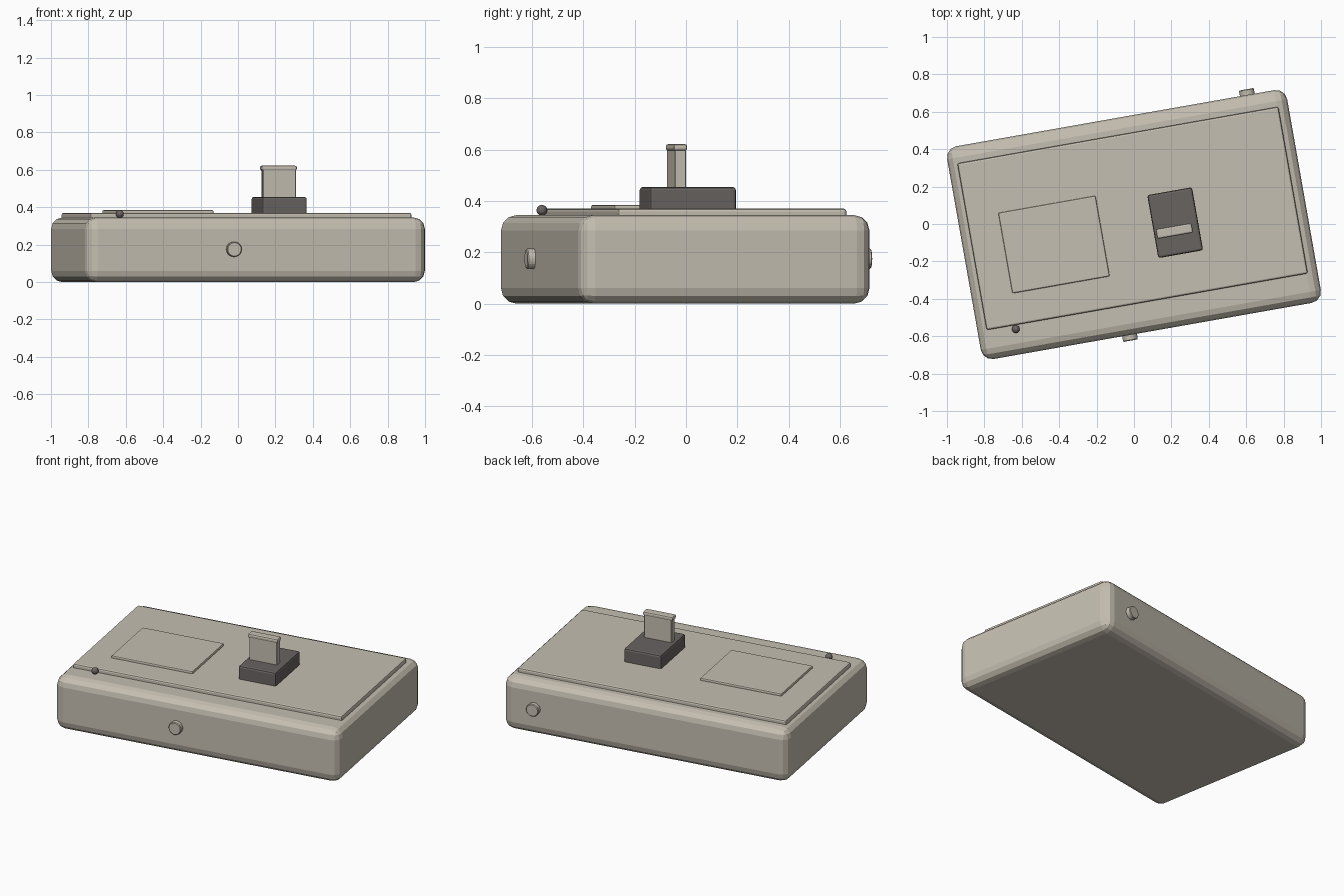
import bpy, bmesh, math
from mathutils import Matrix

if "Cube" in bpy.data.objects:
    bpy.data.objects.remove(bpy.data.objects["Cube"])

# Whole device is turned slightly about the vertical axis
TURN = Matrix.Translation((0, -0.003, 0)) @ Matrix.Rotation(math.radians(10), 4, 'Z')
BACK = TURN.inverted()


def material(name, rgb):
    m = bpy.data.materials.new(name)
    m.diffuse_color = (*rgb, 1)
    m.use_nodes = True
    m.node_tree.nodes["Principled BSDF"].inputs["Base Color"].default_value = m.diffuse_color
    return m


BEIGE = material("warm_beige", (0.56, 0.52, 0.44))
DARK = material("dark_grey", (0.14, 0.126, 0.12))


def finish(name, bm, mat, matrix):
    bmesh.ops.recalc_face_normals(bm, faces=bm.faces)
    me = bpy.data.meshes.new(name)
    bm.to_mesh(me)
    bm.free()
    me.materials.append(mat)
    ob = bpy.data.objects.new(name, me)
    ob.matrix_world = matrix
    bpy.context.collection.objects.link(ob)
    return ob


def box(name, x, y, z0, z1, length, width, bevel, segs, mat):
    """Rounded box centred on world (x, y), turned with the device."""
    bm = bmesh.new()
    bmesh.ops.create_cube(bm, size=1)
    bmesh.ops.scale(bm, vec=(length, width, z1 - z0), verts=bm.verts)
    bmesh.ops.bevel(bm, geom=list(bm.edges), offset=bevel, segments=segs,
                    profile=0.5, affect='EDGES')
    turn = Matrix.Rotation(math.radians(10), 4, 'Z')
    return finish(name, bm, mat, Matrix.Translation((x, y, (z0 + z1) / 2)) @ turn)


def knob(name, u, v, z, radius, depth, mat):
    """Round button whose axis points out of the front or back side."""
    bm = bmesh.new()
    bmesh.ops.create_cone(bm, cap_ends=True, segments=24, radius1=radius,
                          radius2=radius, depth=depth)
    rims = [e for e in bm.edges if abs(e.verts[0].co.z - e.verts[1].co.z) < 1e-5]
    bmesh.ops.bevel(bm, geom=rims, offset=0.004, segments=1, affect='EDGES')
    place = Matrix.Translation((u, v, z)) @ Matrix.Rotation(math.pi / 2, 4, 'X')
    return finish(name, bm, mat, TURN @ place)


# Case and the raised panels on it
box("case", 0, -0.003, 0, 0.345, 1.846, 1.155, 0.06, 3, BEIGE)
box("top_plate", -0.008, 0.03, 0.325, 0.37, 1.743, 0.905, 0.01, 2, BEIGE)
box("small_panel", -0.428, -0.11, 0.355, 0.385, 0.528, 0.437, 0.007, 2, BEIGE)

# Switch: dark base, flat stem and cap
box("switch_base", 0.22, 0.007, 0.35, 0.455, 0.243, 0.342, 0.012, 2, DARK)
box("switch_stem", 0.217, -0.037, 0.44, 0.605, 0.18, 0.044, 0.003, 1, BEIGE)
box("switch_cap", 0.216, -0.037, 0.596, 0.622, 0.194, 0.053, 0.009, 2, BEIGE)

# Side buttons
knob("front_button", -0.126, -0.588, 0.175, 0.04, 0.04, BEIGE)
knob("back_button", 0.717, 0.588, 0.175, 0.04, 0.04, BEIGE)

# Small indicator bead at the plate edge
bm = bmesh.new()
bmesh.ops.create_uvsphere(bm, u_segments=16, v_segments=10, radius=0.021)
finish("indicator_bead", bm, DARK, Matrix.Translation((-0.632, -0.562, 0.364)))
